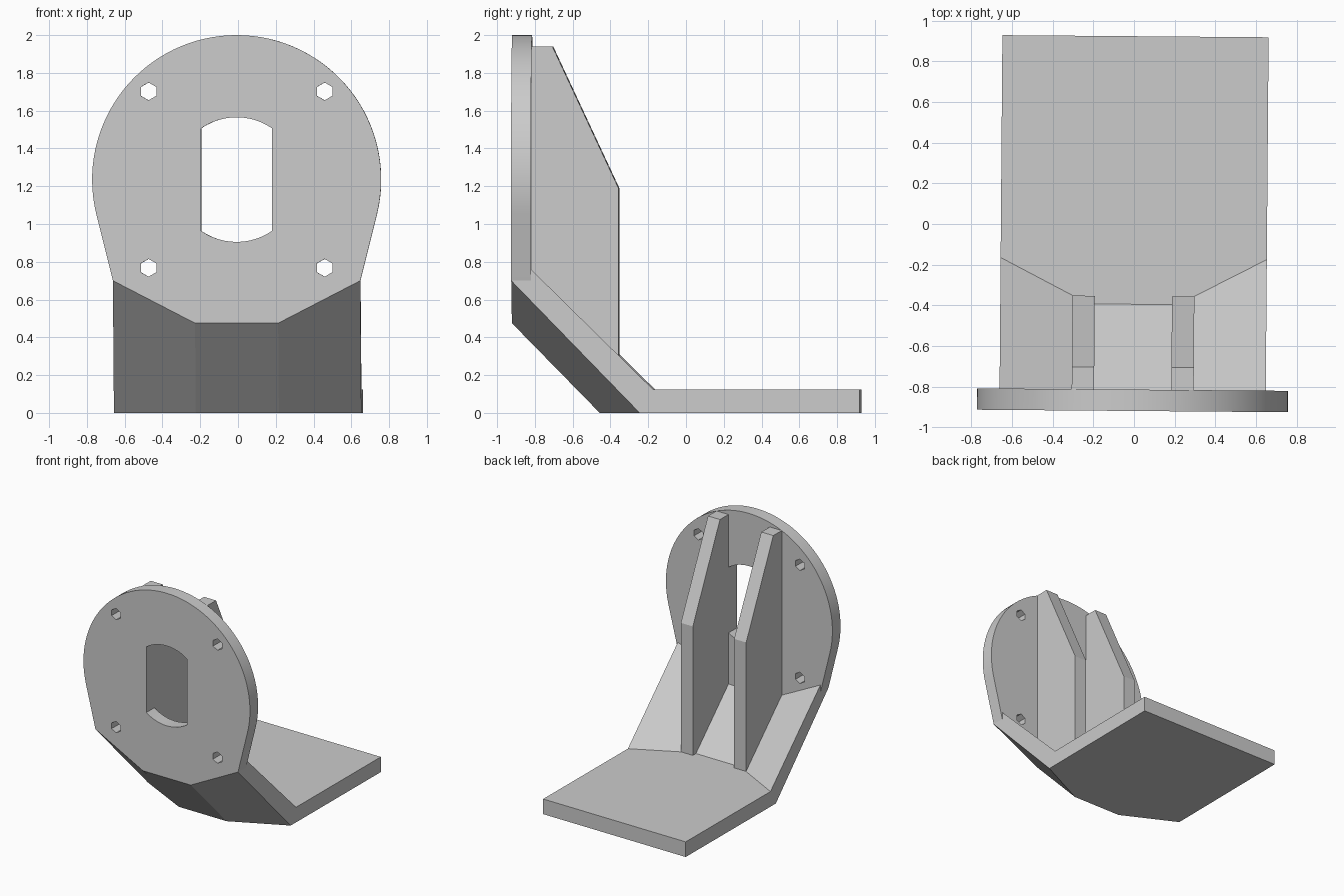
import bpy, bmesh
from math import sin, cos, asin, pi, radians

cube = bpy.data.objects.get("Cube")
if cube:
    bpy.data.objects.remove(cube)

grey = bpy.data.materials.new("plain_grey")
grey.use_nodes = True
colour = (0.6, 0.6, 0.6, 1)
grey.diffuse_color = colour
grey.node_tree.nodes["Principled BSDF"].inputs["Base Color"].default_value = colour

TILT = -0.008                      # the whole part sits slightly turned
FRONT, BACK, END = -0.92, -0.815, 0.924
HALF, FLAT = 0.655, 0.22           # half widths of the base and of its flat middle
CENTRE, RADIUS = 1.235, 0.765


def finish(name, bm, smooth=False):
    bmesh.ops.recalc_face_normals(bm, faces=bm.faces)
    mesh = bpy.data.meshes.new(name)
    bm.to_mesh(mesh)
    bm.free()
    mesh.materials.append(grey)
    obj = bpy.data.objects.new(name, mesh)
    obj.rotation_euler.z = TILT
    bpy.context.collection.objects.link(obj)
    if smooth:
        bpy.ops.object.select_all(action="DESELECT")
        obj.select_set(True)
        bpy.context.view_layer.objects.active = obj
        bpy.ops.object.shade_smooth_by_angle(angle=radians(20))
    return obj


def loft(name, sections):
    """Join matching closed sections and cap both ends."""
    bm = bmesh.new()
    rings = [[bm.verts.new(p) for p in s] for s in sections]
    n = len(rings[0])
    for a, b in zip(rings, rings[1:]):
        for i in range(n):
            j = (i + 1) % n
            bm.faces.new((a[i], a[j], b[j], b[i]))
    bm.faces.new(rings[0])
    bm.faces.new(rings[-1])
    return finish(name, bm)


def arc(r, start, end, steps):
    angles = [start + (end - start) * i / steps for i in range(steps + 1)]
    return [(r * cos(a), CENTRE + r * sin(a)) for a in angles]


# Base shelf and sloping ramp, with bevelled corners under the plate
def base_section(x, front_z, under_y, inner_y, inner_z):
    profile = [(FRONT, front_z), (under_y, 0), (END, 0), (END, 0.125),
               (inner_y, 0.125), (BACK, inner_z)]
    return [(x, y, z) for y, z in profile]


side = (0.70, -0.24, -0.17, 0.76)
middle = (0.475, -0.455, -0.395, 0.54)
loft("base_and_ramp", [base_section(-HALF, *side), base_section(-FLAT, *middle),
                       base_section(FLAT, *middle), base_section(HALF, *side)])

# Round mounting plate with slot and four hexagonal bolt holes
outline = arc(RADIUS, radians(-14), radians(194), 64)
outline += [(-HALF, 0.70), (-FLAT, 0.475), (FLAT, 0.475), (HALF, 0.70)]
half_angle = asin(0.188 / 0.33)
slot = arc(0.33, pi / 2 - half_angle, pi / 2 + half_angle, 12)
slot += arc(0.33, 3 * pi / 2 - half_angle, 3 * pi / 2 + half_angle, 12)
loops = [outline, slot]
for sx in (-1, 1):
    for sz in (-1, 1):
        loops.append([(sx * 0.466 + 0.047 * sin(k * pi / 3),
                       CENTRE + sz * 0.467 + 0.047 * cos(k * pi / 3)) for k in range(6)])

bm = bmesh.new()
for loop in loops:
    verts = [bm.verts.new((x, FRONT, z)) for x, z in loop]
    for i, v in enumerate(verts):
        bm.edges.new((v, verts[(i + 1) % len(verts)]))
bmesh.ops.triangle_fill(bm, edges=bm.edges[:], use_beauty=True, normal=(0, -1, 0))
result = bmesh.ops.extrude_face_region(bm, geom=bm.faces[:], use_keep_orig=True)
moved = [g for g in result["geom"] if isinstance(g, bmesh.types.BMVert)]
bmesh.ops.translate(bm, verts=moved, vec=(0, BACK - FRONT, 0))
finish("mounting_plate", bm, smooth=True)

# Pair of upright ribs bracing the plate
rib = [(BACK, 1.94), (-0.705, 1.94), (-0.355, 1.19), (-0.355, 0.06), (BACK, 0.5)]
for name, x0, x1 in (("left_rib", 0.19, 0.3), ("right_rib", -0.3, -0.19)):
    loft(name, [[(x, y, z) for y, z in rib] for x in (x0, x1)])
